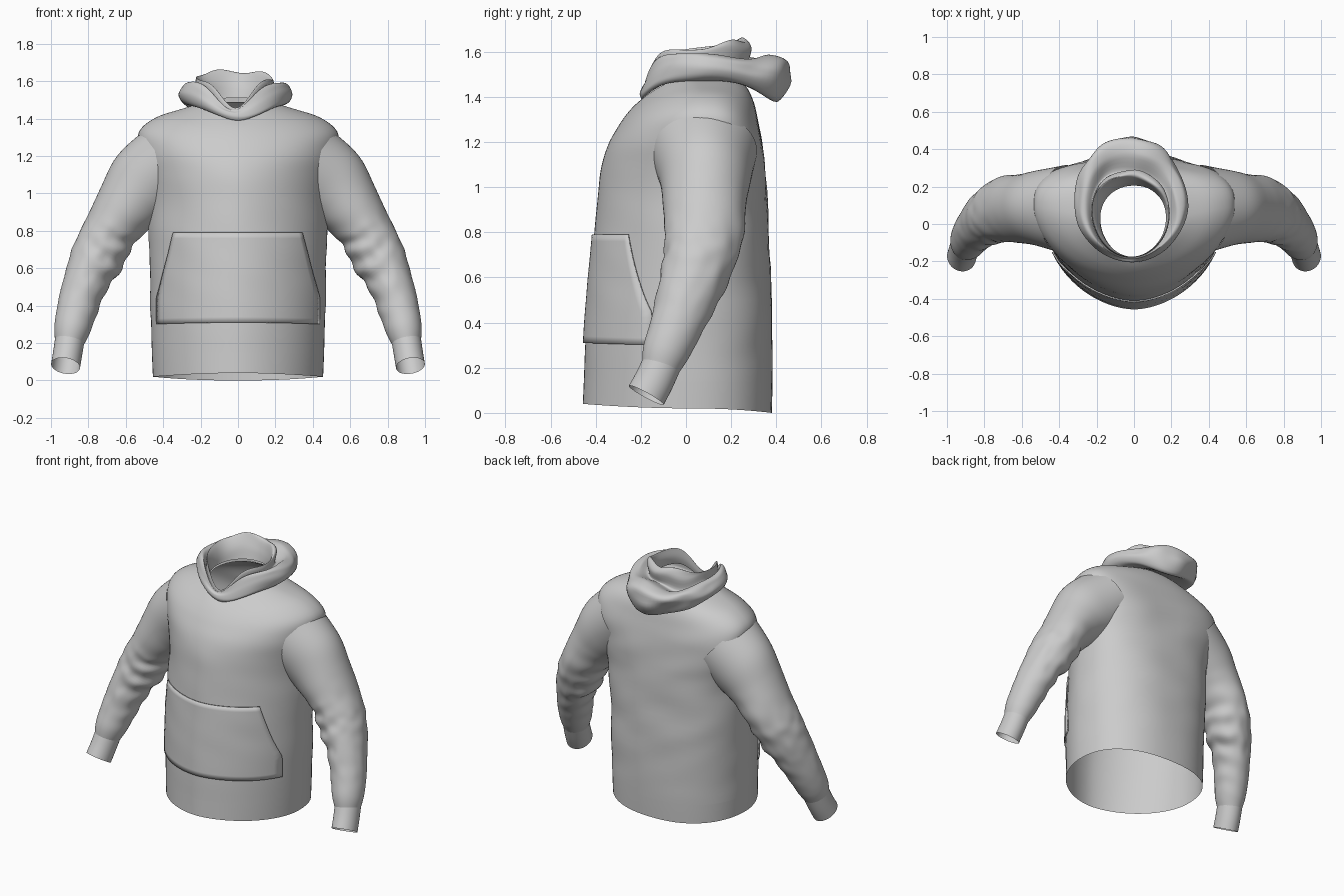
import bpy, bmesh, math
from mathutils import Vector, noise

if "Cube" in bpy.data.objects:
    bpy.data.objects.remove(bpy.data.objects["Cube"])

fabric = bpy.data.materials.new("grey fabric")
fabric.diffuse_color = (0.6, 0.6, 0.6, 1)
fabric.use_nodes = True
fabric.node_tree.nodes["Principled BSDF"].inputs["Base Color"].default_value = fabric.diffuse_color
FRONT_N = 1.82


def spline(rows, t):
    """Catmull-Rom interpolation of a list of tuples at parameter t."""
    i = max(0, min(int(t), len(rows) - 2))
    f = t - i
    a, b, c, d = (rows[max(0, min(k, len(rows) - 1))] for k in range(i - 1, i + 3))
    return [0.5 * (2 * q + (r - p) * f + (2 * p - 5 * q + 4 * r - s) * f * f
                   + (3 * q - p - 3 * r + s) * f ** 3) for p, q, r, s in zip(a, b, c, d)]


def surface(name, rings, closed=True, cut=None, mirror=False):
    """Skin a list of point rings into one smooth open shell."""
    bm = bmesh.new()
    grid = [[bm.verts.new(p) for p in ring] for ring in rings]
    n = len(grid[0])
    for a, b in zip(grid, grid[1:]):
        for j in range(n if closed else n - 1):
            k = (j + 1) % n
            bm.faces.new((a[j], a[k], b[k], b[j]))
    if cut:
        bmesh.ops.delete(bm, geom=[f for f in bm.faces if cut(f.calc_center_median())],
                         context='FACES')
    bmesh.ops.recalc_face_normals(bm, faces=bm.faces[:])
    for f in bm.faces:
        f.smooth = True
    me = bpy.data.meshes.new(name)
    bm.to_mesh(me)
    bm.free()
    me.materials.append(fabric)
    ob = bpy.data.objects.new(name, me)
    bpy.context.collection.objects.link(ob)
    if mirror:
        m = ob.modifiers.new("mirror", 'MIRROR')
        m.use_mirror_merge = False
    return ob


def steps(a, b, per):
    n = round((b - a) * per)
    return [a + (b - a) * i / n for i in range(n + 1)]


def section(row, th, dip=2, nf=FRONT_N, nb=2.4):
    """Egg section; row = half width, y front, y back, y mid, z front, z side, z back."""
    hw, yf, yb, yc, zf, zs, zb = row
    c, s = math.cos(th), math.sin(th)
    n = nf if s < 0 else nb
    x = hw * math.copysign(abs(c) ** (2 / n), c)
    y = yc + ((yb if s > 0 else yf) - yc) * abs(s) ** (2 / n)
    w = abs(s) ** (dip if s < 0 else 2)
    return Vector((x, y, zs + ((zb if s > 0 else zf) - zs) * w))


def angles(n):
    return [2 * math.pi * j / n for j in range(n)]


# Torso: hem up to the neck seam
torso = [
    (.455, -.457, .380, .00, .040, .020, .000),
    (.460, -.452, .383, .00, .150, .140, .130),
    (.465, -.445, .383, .00, .320, .310, .300),
    (.470, -.428, .378, .01, .560, .550, .550),
    (.475, -.406, .368, .03, .790, .790, .790),
    (.480, -.390, .358, .06, .960, .960, .960),
    (.505, -.375, .350, .08, 1.09, 1.10, 1.09),
    (.535, -.345, .338, .09, 1.19, 1.23, 1.20),
    (.530, -.300, .320, .09, 1.27, 1.330, 1.29),
    (.440, -.265, .302, .08, 1.32, 1.405, 1.37),
    (.300, -.230, .270, .05, 1.36, 1.452, 1.44),
    (.185, -.195, .215, .02, 1.39, 1.485, 1.49),
]


def back_n(t):
    """Squarer back across the shoulder blades, rounder at hem and neck."""
    return 2.3 + .6 * math.exp(-((t - 6.5) / 2.2) ** 2)


def torso_point(t, th):
    p = section(spline(torso, t), th, nb=back_n(t))
    # soft diagonal creases, strongest on the back
    amt = .022 * max(0, min(1, (t - 1) / 2, (9 - t) / 2)) * (1 if p.y > 0 else .3)
    k = 1 + amt * noise.noise(Vector((p.x * 4 + p.z * 3, p.y * 3, p.z * 6)))
    return Vector((p.x * k, p.y * k, p.z))


def torso_t(z, column):
    """Torso parameter whose row reaches height z (column 4 = front, 5 = side)."""
    lo, hi = 0.0, 10.0
    for _ in range(20):
        mid = (lo + hi) / 2
        lo, hi = (mid, hi) if spline(torso, mid)[column] < z else (lo, mid)
    return lo


def inside_torso(c):
    """True for points well inside the torso shell."""
    if c.z > 1.3:
        return False
    t = torso_t(c.z, 5)
    hw, yf, yb, yc = spline(torso, t)[:4]
    n = back_n(t) if c.y > yc else FRONT_N
    dy = (c.y - yc) / ((yb if c.y > yc else yf) - yc)
    return (abs(c.x) / hw) ** n + dy ** n < .80


surface("hem_band", [[torso_point(t, a) for a in angles(72)] for t in steps(0, 1, 4)])
surface("torso", [[torso_point(t, a) for a in angles(72)] for t in steps(1, 11, 5)],
        cut=lambda c: abs(c.x) > .42 and math.hypot(c.y - .09, c.z - 1.08) < .14)


# Front pouch pocket, wrapped on the torso, with slanted hand openings
def pocket_point(x_ratio, z):
    half = .43 if z < .45 else .43 - .09 * (z - .45) / .34
    t = torso_t(z, 4)
    x = half * x_ratio
    c = abs(x) / spline(torso, t)[0]
    p = torso_point(t, -math.acos(math.copysign(min(1, c) ** (FRONT_N / 2), x)))
    return Vector((p.x * 1.012, p.y * 1.016, p.z))


pocket = surface("front_pocket", [[pocket_point(-1 + j / 16, .31 + .48 * i / 16)
                                   for j in range(33)] for i in range(17)], closed=False)
sol = pocket.modifiers.new("thickness", 'SOLIDIFY')
sol.thickness = .008
sol.offset = 0

# Sleeves: centre x, y, z, radius across, radius front to back
sleeve = [
    (.370, .080, 1.15, .228, .235),
    (.490, .085, 1.05, .218, .205),
    (.585, .082, .940, .178, .186),
    (.682, .080, .800, .145, .176),
    (.745, .055, .670, .145, .158),
    (.812, .010, .530, .120, .138),
    (.860, -.045, .380, .108, .116),
    (.888, -.090, .270, .096, .103),
    (.902, -.112, .205, .078, .086),
]
cuff = [
    (.900, -.108, .215, .079, .086),
    (.911, -.140, .145, .078, .087),
    (.922, -.176, .078, .078, .088),
]


def tube(rows, per, creased):
    rings = []
    last = len(rows) - 1
    for t in steps(0, last, per):
        x, y, z, ru, rv = spline(rows, t)
        a, b = (Vector(spline(rows, max(0, min(last, t + d)))[:3]) for d in (-.25, .25))
        axis = (b - a).normalized()
        u = Vector((1, 0, 0))
        u = (u - axis * u.dot(axis)).normalized()
        v = axis.cross(u)
        ring = []
        for th in angles(56):
            k = 1
            if creased:  # folds bunch at the elbow, mainly on the inner side
                w = math.exp(-((t - 4.4) / 1.5) ** 2)
                inner = .5 - .5 * math.cos(th)
                k += .06 * w * inner * math.sin(7.5 * t + 1.3 * math.sin(th * 2 + 1))
                k += .06 * w * noise.noise(Vector((math.cos(th) * 2, math.sin(th) * 2, t * 2)))
            ring.append(Vector((x, y, z)) + (u * ru * math.cos(th) + v * rv * math.sin(th)) * k)
        rings.append(ring)
    return rings


surface("sleeves", tube(sleeve, 10, True), mirror=True, cut=inside_torso)
surface("cuffs", tube(cuff, 4, False), mirror=True)

# Hood: lies folded round the neck, rolling out, up and back inside
hood = [
    (.185, -.195, .215, .02, 1.39, 1.485, 1.49),
    (.240, -.200, .330, .05, 1.395, 1.470, 1.43),
    (.285, -.205, .410, .08, 1.41, 1.490, 1.385),
    (.300, -.200, .455, .10, 1.43, 1.535, 1.47),
    (.285, -.190, .445, .10, 1.44, 1.575, 1.545),
    (.245, -.185, .360, .08, 1.45, 1.590, 1.56),
    (.210, -.180, .280, .06, 1.44, 1.550, 1.53),
    (.210, -.178, .290, .06, 1.45, 1.600, 1.62),
    (.200, -.175, .270, .05, 1.45, 1.610, 1.665),
    (.180, -.175, .220, .04, 1.42, 1.550, 1.58),
    (.180, -.180, .205, .03, 1.40, 1.500, 1.51),
]


def hood_point(t, th):
    p = section(spline(hood, t), th, dip=2 + min(t, 4) * 1.2, nf=1.95, nb=2.1)
    w = min(1, t / 3, (10 - t) / 2)
    back = .4 + .6 * max(0, math.sin(th))
    p.x -= .028 * w * (.3 + .7 * back)
    p.z += w * (.014 * math.sin(3 * th + t * .8) + .010 * math.sin(5 * th - t)) * back
    f = 1 + .08 * w * back * noise.noise(Vector((p.x * 6, p.y * 6, t * .9)))
    return Vector((p.x * f, p.y * f if p.y > 0 else p.y, p.z))


surface("hood", [[hood_point(t, a) for a in angles(80)] for t in steps(0, 10, 5)])
